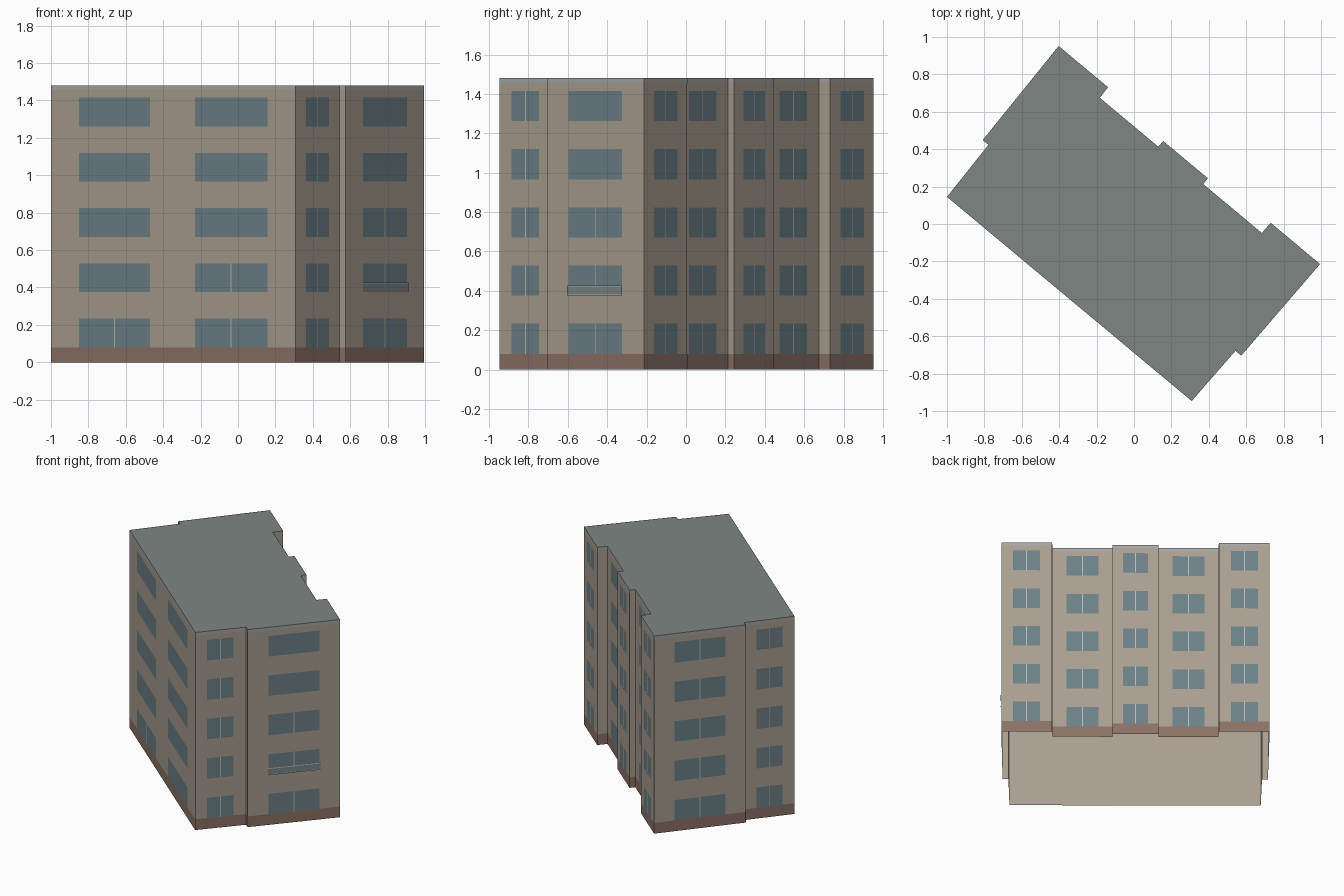
import bpy, bmesh, math
from mathutils import Matrix, Vector

if "Cube" in bpy.data.objects:
    bpy.data.objects.remove(bpy.data.objects["Cube"])

# Local frame: u runs along the long front wall, v runs towards the rear
FRAME = Matrix.Translation((-1.0, 0.145, 0)) @ Matrix.Rotation(math.radians(-39.83), 4, 'Z')
MID = 0.852           # mirror line in u
HEIGHT = 1.48
FLOORS = [0.08 + 0.2955 * i for i in range(5)]
WIN_H = 0.153
ALL = range(5)


def material(name, rgb):
    m = bpy.data.materials.new(name)
    m.diffuse_color = (*rgb, 1)
    m.use_nodes = True
    m.node_tree.nodes["Principled BSDF"].inputs["Base Color"].default_value = m.diffuse_color
    return m


WALL = material("wall_beige", (0.40, 0.345, 0.28))
PLINTH = material("plinth_brown", (0.26, 0.165, 0.13))
ROOF = material("roof_grey", (0.21, 0.24, 0.225))
TRIM = material("trim_grey", (0.38, 0.39, 0.37))
GLASS = material("glass_blue", (0.15, 0.22, 0.245))
BARS = material("mullion_light", (0.50, 0.50, 0.47))
PANEL = material("balcony_panel", (0.20, 0.24, 0.25))


def finish(bm, name, mat):
    bm.transform(FRAME)
    me = bpy.data.meshes.new(name)
    bm.to_mesh(me)
    bm.free()
    me.materials.append(mat)
    bpy.context.collection.objects.link(bpy.data.objects.new(name, me))


def panel(bm, p, q, z0, z1, a=0.0, b=None, off=0.0):
    """Upright face on the wall p-q, from a to b along it, pushed outwards by off."""
    p, q = Vector(p), Vector(q)
    d = (q - p).normalized()
    b = (q - p).length if b is None else b
    out = Vector((d.y, -d.x)) * off
    s, e = p + d * a + out, p + d * b + out
    bm.faces.new([bm.verts.new((c.x, c.y, z)) for c, z in ((s, z0), (e, z0), (e, z1), (s, z1))])


# Right half of the symmetric footprint, front to rear, mirrored to the left
half = [(1.704, 0), (1.712, 0.356), (1.752, 0.356), (1.762, 1.002),
        (1.418, 1.002), (1.416, 0.930), (1.008, 0.930), (1.008, 0.970)]
footprint = half + [(2 * MID - u, v) for u, v in reversed(half)]
edges = list(zip(footprint, footprint[1:] + footprint[:1]))


def band(name, z0, z1, mat, off):
    """Strip of wall around the whole footprint."""
    bm = bmesh.new()
    for p, q in edges:
        panel(bm, p, q, z0, z1, off=off)
    if off == 0:
        bmesh.ops.remove_doubles(bm, verts=bm.verts, dist=1e-5)
    finish(bm, name, mat)


# Open-bottomed shell with plinth and parapet strips, plus the flat roof
band("walls", 0, HEIGHT, WALL, 0)
band("plinth", 0, 0.08, PLINTH, 0.001)
band("parapet_trim", 1.455, HEIGHT, TRIM, 0.001)
bm = bmesh.new()
bm.faces.new([bm.verts.new((u, v, HEIGHT)) for u, v in footprint])
finish(bm, "roof", ROOF)

# Window columns: name, wall index, span along that wall, floors with a mullion
columns = [
    ("front_left", 15, 0.196, 0.692, (0,)),
    ("front_right", 15, 1.006, 1.508, (0, 1)),
    ("right_narrow", 0, 0.083, 0.268, ALL),
    ("right_wide", 2, 0.144, 0.502, (0, 1, 2)),
    ("rear_right_wing", 3, 0.078, 0.263, ALL),
    ("rear_right_recess", 5, 0.096, 0.313, ALL),
    ("rear_middle", 7, 0.071, 0.241, ALL),
    ("rear_left_recess", 9, 0.095, 0.312, ALL),
    ("rear_left_wing", 11, 0.081, 0.266, ALL),
    ("left_wide", 12, 0.144, 0.502, ALL),
    ("left_narrow", 14, 0.088, 0.273, ALL),
]
for name, w, a, b, split in columns:
    glass, bars = bmesh.new(), bmesh.new()
    c = (a + b) / 2
    for i, z in enumerate(FLOORS):
        panel(glass, *edges[w], z, z + WIN_H, a, b, 0.002)
        if i in split:
            panel(bars, *edges[w], z, z + WIN_H, c - 0.003, c + 0.003, 0.003)
    finish(glass, name + "_windows", GLASS)
    finish(bars, name + "_mullions", BARS)

# Shallow balcony on the first upper floor of the right wall
panel_bm, rails = bmesh.new(), bmesh.new()
panel(panel_bm, *edges[2], FLOORS[1], 0.422, 0.139, 0.507, 0.008)
for z in (FLOORS[1], 0.422):
    panel(rails, *edges[2], z, z + 0.006, 0.139, 0.507, 0.009)
finish(panel_bm, "balcony_panel", PANEL)
finish(rails, "balcony_rails", BARS)
